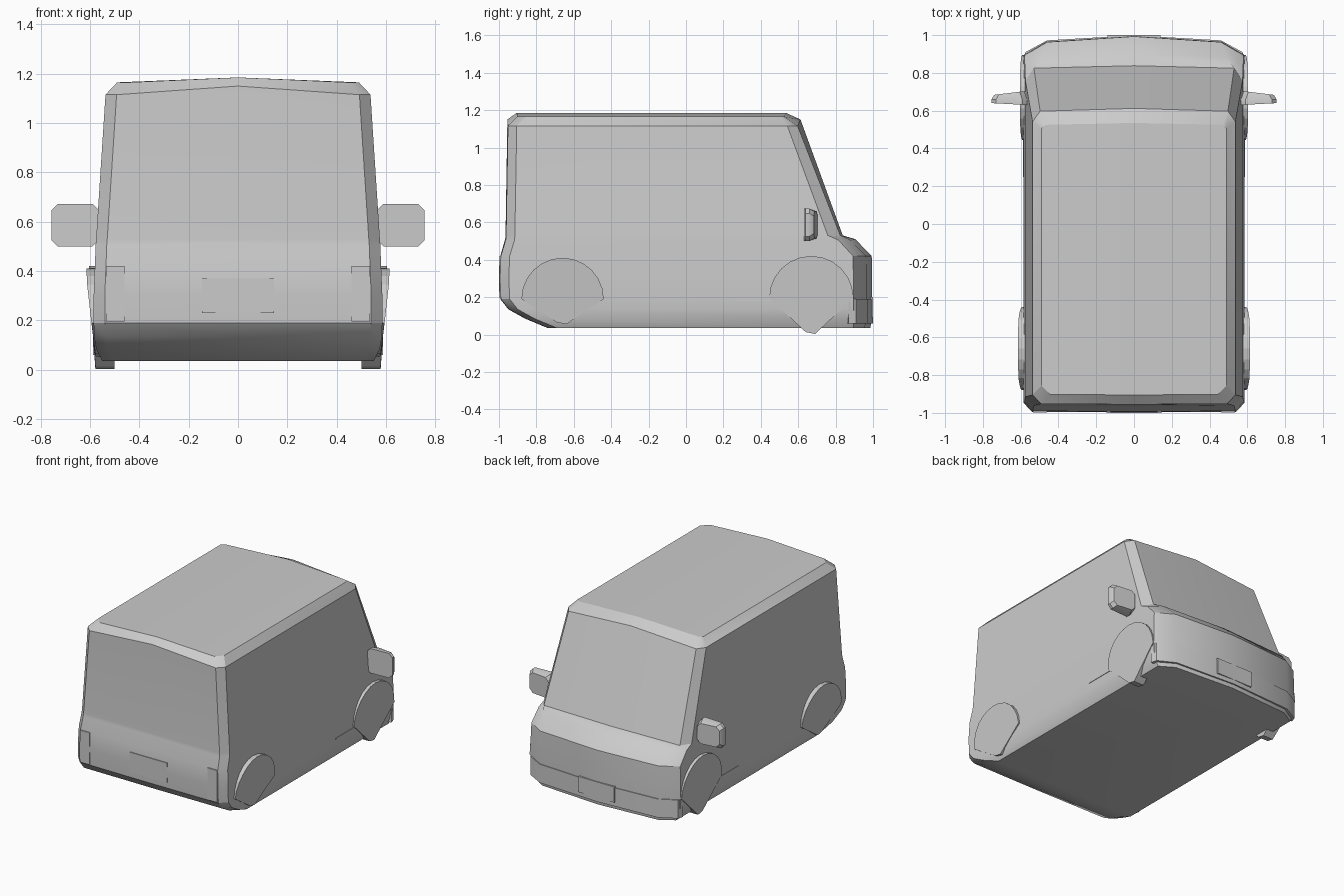
import bpy, bmesh, math
from mathutils import Vector

if "Cube" in bpy.data.objects:
    bpy.data.objects.remove(bpy.data.objects["Cube"])


def finish(name, verts, faces, angle=None):
    """Make an object with outward normals and optional smooth shading."""
    me = bpy.data.meshes.new(name)
    me.from_pydata([tuple(v) for v in verts], [], faces)
    bm = bmesh.new()
    bm.from_mesh(me)
    bmesh.ops.recalc_face_normals(bm, faces=bm.faces)
    bm.to_mesh(me)
    bm.free()
    ob = bpy.data.objects.new(name, me)
    bpy.context.collection.objects.link(ob)
    if angle:
        bpy.ops.object.select_all(action='DESELECT')
        ob.select_set(True)
        bpy.context.view_layer.objects.active = ob
        bpy.ops.object.shade_smooth_by_angle(angle=math.radians(angle))
    return ob


def prism(name, a, b, angle=None):
    """Join two matching outlines and cap the ends."""
    n = len(a)
    faces = [(i, (i + 1) % n, n + (i + 1) % n, n + i) for i in range(n)]
    faces += [tuple(range(n)), tuple(range(n, 2 * n))]
    return finish(name, list(a) + list(b), faces, angle)


def panel(name, x0, x1, z0, z1, y0, y1):
    """Thin upright plate."""
    c = [(x0, z0), (x1, z0), (x1, z1), (x0, z1)]
    prism(name, [(x, y0, z) for x, z in c], [(x, y1, z) for x, z in c])


# Van body: loops lofted upwards
# z, half width, rear y, front y, front corner inset, bow, side setback, crown
LEVELS = [
    (0.035, 0.550, -0.74, 0.985, 0.10, 0.03, 0.09, 0),
    (0.085, 0.575, -0.86, 0.995, 0.12, 0.03, 0.10, 0),
    (0.135, 0.583, -0.95, 0.995, 0.12, 0.03, 0.10, 0),
    (0.190, 0.585, -0.993, 0.995, 0.12, 0.03, 0.10, 0),
    (0.300, 0.585, -0.997, 0.995, 0.12, 0.03, 0.10, 0),
    (0.420, 0.580, -0.993, 0.993, 0.12, 0.03, 0.10, 0),
    (0.505, 0.577, -0.967, 0.905, 0.08, 0.025, 0.09, 0.005),
    (0.530, 0.575, -0.965, 0.838, 0.045, 0.013, 0.08, 0),
    (1.115, 0.537, -0.955, 0.612, 0.04, 0.015, 0.07, 0.035),
    (1.165, 0.490, -0.905, 0.535, 0.02, 0.010, 0.03, 0.020),
]


def loop(z, hw, yr, yf, inset, bow, back, crown):
    half = [(hw - inset, yf - bow), (hw, yf - back),
            (hw, yr + 0.05), (hw - 0.045, yr + 0.003)]
    pts = [(0, yf, z + crown)] + [(x, y, z) for x, y in half]
    pts += [(0, yr, z + crown)] + [(-x, y, z) for x, y in reversed(half)]
    return pts


verts, faces, N = [], [], 10
for k, level in enumerate(LEVELS):
    verts += loop(*level)
    if k:
        a, b = (k - 1) * N, k * N
        faces += [(a + i, a + (i + 1) % N, b + (i + 1) % N, b + i) for i in range(N)]
top = (len(LEVELS) - 1) * N
faces.append(tuple(range(N)))
faces.append(tuple(top + i for i in range(6)))
faces.append(tuple(top + i for i in (5, 6, 7, 8, 9, 0)))
finish("van_body", verts, faces, 28)


# Wheels: round tops, pointed bottoms, leaning out at the top
def wheel(name, s, cy, cz, r, low, top_x, mid_x):
    def lean(z):
        t = (z - cz) / r
        return mid_x + (top_x - mid_x) * max(0, min(1, t * 1.3))
    out = [(cy + r * math.cos(math.pi * i / 12), cz + r * math.sin(math.pi * i / 12))
           for i in range(13)]
    out.append((cy - 0.03, low + 0.01))
    out.append((cy + 0.02, low))
    prism(name, [(s * 0.50, y, z) for y, z in out],
          [(s * (lean(z) if z > cz - 0.01 else 0.578), y, z) for y, z in out])


# Mirrors: chamfered shells, flat on the rearward glass side
def mirror(name, s):
    x0, x1, z0, z1, c = 0.565, 0.755, 0.50, 0.673, 0.025

    def outline(m, y_in, y_out):
        pts = [(x0 + m, z0 + c + m), (x0 + c + m, z0 + m), (x1 - c - m, z0 + m),
               (x1 - m, z0 + c + m), (x1 - m, z1 - c - m), (x1 - c - m, z1 - m),
               (x0 + c + m, z1 - m), (x0 + m, z1 - c - m)]
        return [(s * x, y_in + (y_out - y_in) * (x - x0) / (x1 - x0), z) for x, z in pts]
    rings = [outline(0, 0.63, 0.64), outline(0, 0.655, 0.66), outline(0.015, 0.705, 0.682)]
    vs = [p for r in rings for p in r]
    fs = [(k * 8 + i, k * 8 + (i + 1) % 8, k * 8 + 8 + (i + 1) % 8, k * 8 + 8 + i)
          for k in range(2) for i in range(8)]
    fs += [tuple(range(8)), tuple(range(16, 24))]
    finish(name, vs, fs, 35)


for side, s in (("right", 1), ("left", -1)):
    wheel("rear_wheel_" + side, s, -0.66, 0.19, 0.22, 0.055, 0.613, 0.594)
    wheel("front_wheel_" + side, s, 0.67, 0.195, 0.225, 0.003, 0.603, 0.592)
    mirror("wing_mirror_" + side, s)
    # Tail lights and door sill seam
    panel("tail_light_" + side, min(s * 0.46, s * 0.535), max(s * 0.46, s * 0.535),
          0.195, 0.42, -0.9975, -0.97)
    panel("side_seam_" + side, min(s * 0.57, s * 0.588), max(s * 0.57, s * 0.588),
          0.178, 0.185, 0.25, 0.46)

# Number plates
panel("rear_plate", -0.145, 0.145, 0.23, 0.37, -1.0, -0.97)
panel("front_plate", -0.14, 0.14, 0.09, 0.20, 0.97, 1.0)

# Front bumper wrapped around the nose
arc = [(-0.587, 0.87), (-0.575, 0.91), (-0.46, 0.972), (0, 0.999),
       (0.46, 0.972), (0.575, 0.91), (0.587, 0.87)]
arc += [(0.5, 0.85), (-0.5, 0.85)]
prism("front_bumper", [(x, y, 0.06) for x, y in arc], [(x, y, 0.19) for x, y in arc], 30)
